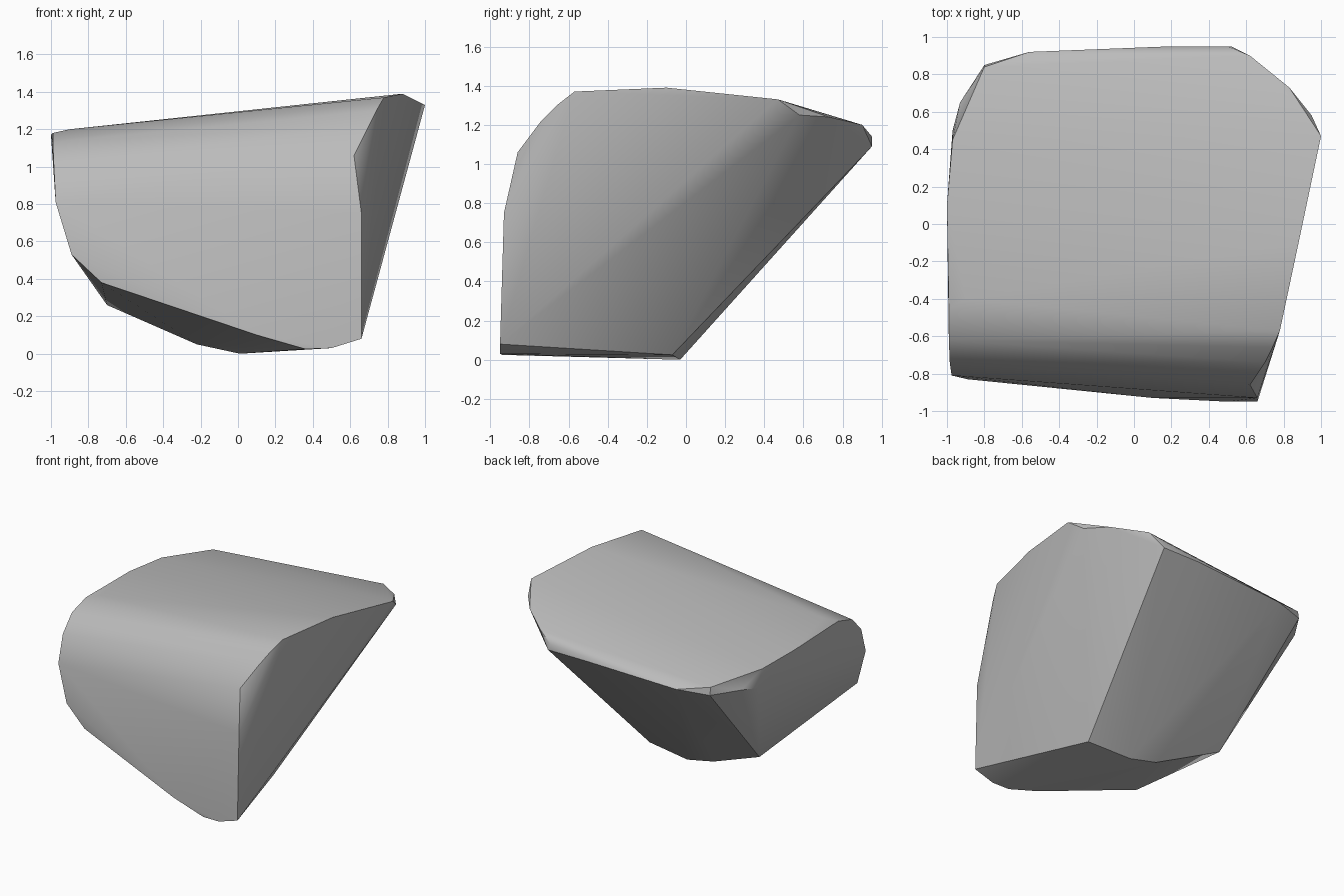
import bpy
import bmesh
import math
from mathutils import Vector

default_cube = bpy.data.objects.get("Cube")
if default_cube:
    bpy.data.objects.remove(default_cube, do_unlink=True)


def flat_material(name, colour):
    material = bpy.data.materials.new(name)
    material.use_nodes = True
    material.diffuse_color = colour
    material.node_tree.nodes["Principled BSDF"].inputs["Base Color"].default_value = colour
    return material


def hull_object(name, outlines, material):
    """Stretch a convex skin over several outlines and smooth its soft edges."""
    bm = bmesh.new()
    for outline in outlines:
        for point in outline:
            bm.verts.new(Vector(point))
    result = bmesh.ops.convex_hull(bm, input=bm.verts[:], use_existing_faces=False)
    loose = {g for g in result["geom_interior"] + result["geom_unused"]
             if isinstance(g, bmesh.types.BMVert)}
    bmesh.ops.delete(bm, geom=list(loose), context="VERTS")
    bmesh.ops.recalc_face_normals(bm, faces=bm.faces[:])
    mesh = bpy.data.meshes.new(name)
    bm.to_mesh(mesh)
    bm.free()
    mesh.materials.append(material)
    obj = bpy.data.objects.new(name, mesh)
    bpy.context.collection.objects.link(obj)
    bpy.ops.object.select_all(action="DESELECT")
    obj.select_set(True)
    bpy.context.view_layer.objects.active = obj
    bpy.ops.object.shade_smooth_by_angle(angle=math.radians(30))
    return obj


# Foot of the rock: front edge, then the keel behind it
foot_front = [(.66, -.95, .08), (.5, -.95, .03), (.36, -.94, .025),
              (.1, -.93, .1), (-.73, -.84, .38), (-.89, -.83, .53)]
foot_back = [(.36, -.07, .025), (.01, -.03, 0), (-.22, -.02, .05), (-.7, .1, .26)]

# Rounded front, given by its profile at each end
front_left = [(-.975, -.81, .81), (-.985, -.74, 1.01), (-.99, -.62, 1.13), (-.99, -.45, 1.18)]
front_right = [(.66, -.93, .75), (.62, -.86, 1.06), (.7, -.74, 1.22),
               (.74, -.66, 1.3), (.78, -.57, 1.37)]

# Broken right side and sloping crown
crown = [(.88, -.1, 1.39), (1, .47, 1.33), (.95, .58, 1.25), (.83, .73, 1.24),
         (.62, .9, 1.2), (-.9, -.4, 1.2), (-1, .1, 1.17), (-.97, .45, 1.15)]

# Thin overhanging lip around the back
lip = [(.52, .95, 1.09), (.5, .95, 1.14), (.2, .95, 1.09), (-.56, .92, 1.06),
       (-.8, .85, 1.05), (-.8, .84, 1.11), (-.93, .65, 1.05), (-.97, .5, 1.02)]

stone = flat_material("stone grey", (.5, .5, .5, 1))
hull_object("rock", [foot_front, foot_back, front_left, front_right, crown, lip], stone)
